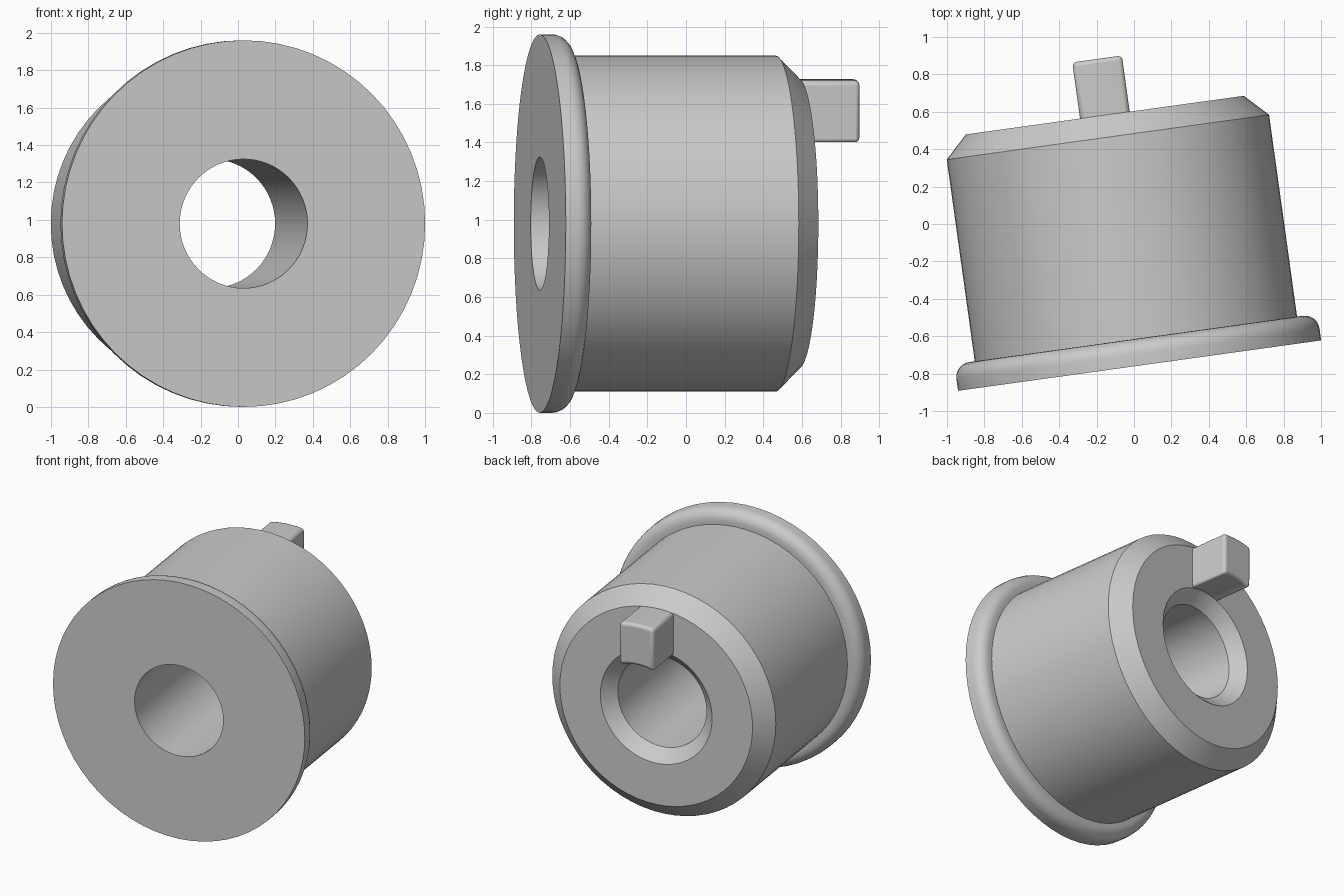
import bpy, bmesh
from math import sin, cos, pi, radians, sqrt

if "Cube" in bpy.data.objects:
    bpy.data.objects.remove(bpy.data.objects["Cube"])

TILT = radians(7.9)
ORIGIN = (0.03, -0.757, 0.98)   # centre of the flange's front face; axis is local +y


def add_object(name, bm):
    bmesh.ops.recalc_face_normals(bm, faces=bm.faces)
    mesh = bpy.data.meshes.new(name)
    bm.to_mesh(mesh)
    bm.free()
    ob = bpy.data.objects.new(name, mesh)
    bpy.context.collection.objects.link(ob)
    ob.location = ORIGIN
    ob.rotation_euler = (0, 0, TILT)
    bpy.ops.object.select_all(action='DESELECT')
    ob.select_set(True)
    bpy.context.view_layer.objects.active = ob
    return ob


def lathe(name, profile, sides=64):
    """Revolve a closed (radius, depth) profile about the local y axis."""
    bm = bmesh.new()
    rings = []
    for i in range(sides):
        a = 2 * pi * i / sides
        rings.append([bm.verts.new((r * cos(a), y, r * sin(a))) for r, y in profile])
    n = len(profile)
    for i in range(sides):
        p, q = rings[i], rings[(i + 1) % sides]
        for j in range(n):
            k = (j + 1) % n
            bm.faces.new((p[j], p[k], q[k], q[j]))
    return add_object(name, bm)


# Flanged bushing: bore, rounded flange, barrel, chamfered back rim and bore mouth
R = 0.08
flange_round = [(0.90 + R * cos(radians(t)), 0.064 + R * sin(radians(t)))
                for t in range(0, 91, 15)]
profile = ([(0.345, 0), (0.98, 0)] + flange_round +
           [(0.87, 0.144), (0.87, 1.233), (0.75, 1.352), (0.435, 1.352), (0.345, 1.262)])
lathe("flanged_bushing", profile)
bpy.ops.object.shade_smooth_by_angle(angle=radians(30))

# Drive key: block with arc-shaped top and bottom following the back face's rims
HALF, STEPS = 0.134, 8
xs = [HALF * (2 * i / STEPS - 1) for i in range(STEPS + 1)]
outline = ([(x, sqrt(0.437 ** 2 - x * x)) for x in xs] +
           [(x, sqrt(0.749 ** 2 - x * x)) for x in reversed(xs)])
bm = bmesh.new()
base = bm.faces.new([bm.verts.new((x, 1.325, z)) for x, z in outline])
ext = bmesh.ops.extrude_face_region(bm, geom=[base], use_keep_orig=True)
bmesh.ops.translate(bm, vec=(0, 0.33, 0),
                    verts=[v for v in ext["geom"] if isinstance(v, bmesh.types.BMVert)])
key = add_object("drive_key", bm)
bevel = key.modifiers.new("rounded_edges", 'BEVEL')
bevel.width = 0.022
bevel.segments = 3
bevel.limit_method = 'ANGLE'
bevel.angle_limit = radians(40)
bpy.ops.object.shade_smooth_by_angle(angle=radians(35))
